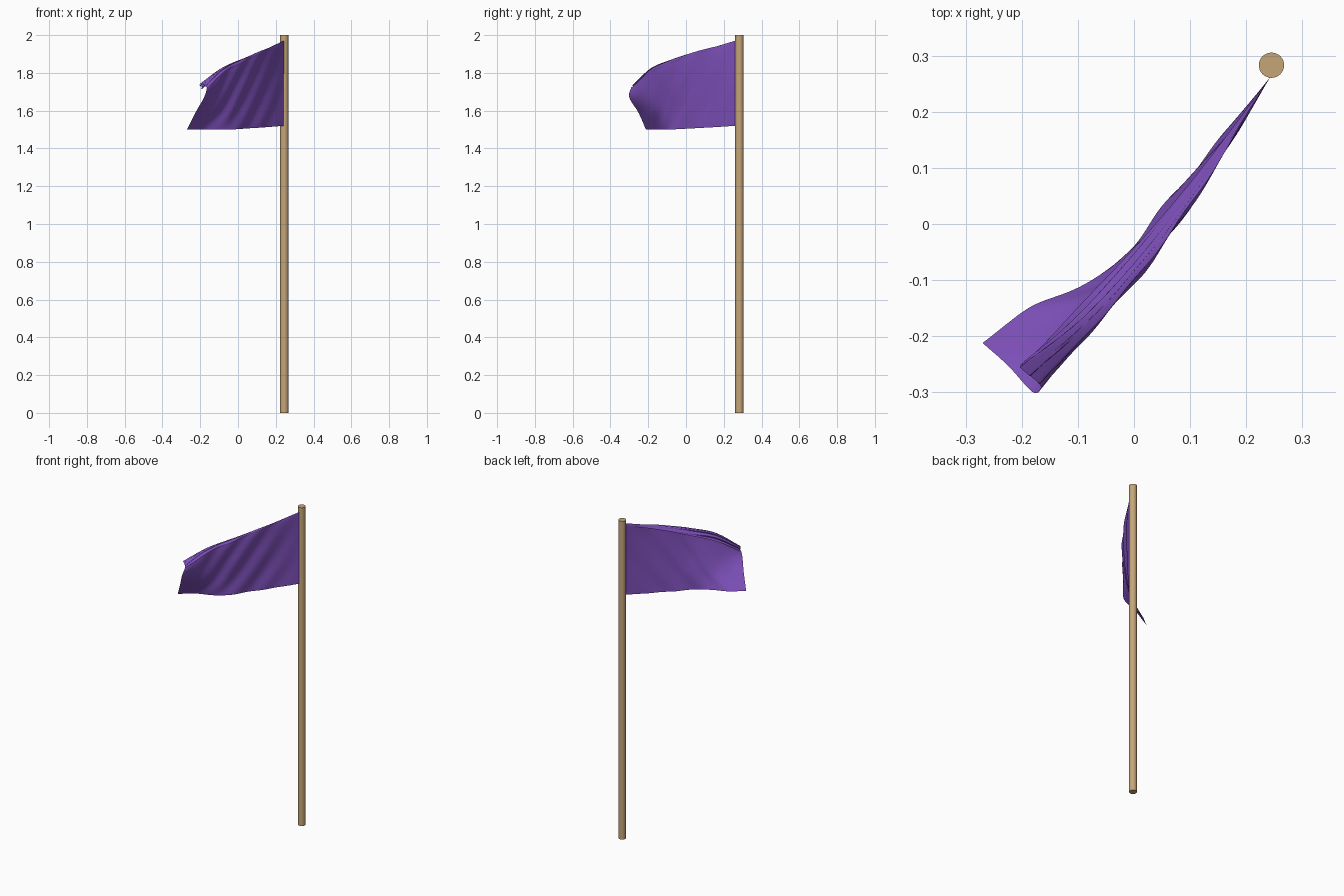
import bpy, bmesh, math
from mathutils import Vector

if "Cube" in bpy.data.objects:
    bpy.data.objects.remove(bpy.data.objects["Cube"])


def material(name, color):
    m = bpy.data.materials.new(name)
    m.diffuse_color = color
    m.use_nodes = True
    m.node_tree.nodes["Principled BSDF"].inputs["Base Color"].default_value = m.diffuse_color
    return m


def spline(pts, t):
    """Smooth curve through pts, t in 0..1."""
    n = len(pts) - 1
    i = min(int(t * n), n - 1)
    f = t * n - i
    p1, p2 = pts[i], pts[i + 1]
    p0 = pts[i - 1] if i > 0 else p1 * 2 - p2
    p3 = pts[i + 2] if i + 2 <= n else p2 * 2 - p1
    return 0.5 * (2 * p1 + (p2 - p0) * f + (2 * p0 - 5 * p1 + 4 * p2 - p3) * f ** 2
                  + (3 * p1 - p0 - 3 * p2 + p3) * f ** 3)


# Pole
bpy.ops.mesh.primitive_cylinder_add(vertices=32, radius=0.0225, depth=2, location=(0.245, 0.283, 1))
pole = bpy.context.object
pole.name = "pole"
pole.data.materials.append(material("wood", (0.56, 0.38, 0.19, 1)))
bpy.ops.object.shade_smooth_by_angle(angle=math.radians(40))

# Flag guide rows from the bottom edge up to the ridge, then the top edge folded over the back
guides = [
    [(0.243, 0.262, 1.52), (0.143, 0.14, 1.512), (0.05, 0.028, 1.506), (-0.05, -0.086, 1.50),
     (-0.18, -0.146, 1.50), (-0.27, -0.212, 1.50)],
    [(0.243, 0.262, 1.66), (0.122, 0.104, 1.635), (0.010, -0.042, 1.62), (-0.104, -0.15, 1.60), (-0.225, -0.252, 1.59)],
    [(0.243, 0.262, 1.80), (0.131, 0.096, 1.78), (0.023, -0.056, 1.75), (-0.085, -0.174, 1.71), (-0.18, -0.300, 1.67)],
    [(0.243, 0.262, 1.93), (0.139, 0.090, 1.908), (0.034, -0.062, 1.862), (-0.074, -0.187, 1.81), (-0.167, -0.287, 1.725)],
    [(0.243, 0.262, 1.97), (0.136, 0.096, 1.921), (0.026, -0.050, 1.874), (-0.085, -0.17, 1.825), (-0.198, -0.26, 1.74)],
    [(0.243, 0.262, 1.955), (0.125, 0.106, 1.902), (0.010, -0.032, 1.845), (-0.10, -0.155, 1.79), (-0.19, -0.255, 1.715)],
]
guides = [[Vector(p) for p in row] for row in guides]
NU, NV = 110, 110
across = Vector((0.76, -0.65, 0))

bm = bmesh.new()
grid = []
for i in range(NU + 1):
    u = i / NU
    column = [spline(row, u) for row in guides]
    line = []
    for j in range(NV + 1):
        v = j / NV
        p = spline(column, v)
        # Diagonal wind wrinkles, calmer at the pole and along the free edge
        swell = math.sin(math.pi * min(u * 1.1, 1)) * math.sin(math.pi * min(1, v + 0.2))
        p += across * 0.005 * max(swell, 0) * math.sin(2 * math.pi * (4.5 * u + 3 * v))
        # Tight pleats where the upper free corner gathers
        gather = u ** 2 * max(0, min(1, (v - 0.55) / 0.1))
        p += across * 0.008 * gather * math.sin(2 * math.pi * (v * 11 + u))
        line.append(bm.verts.new(p))
    grid.append(line)
for i in range(NU):
    for j in range(NV):
        bm.faces.new((grid[i][j], grid[i][j + 1], grid[i + 1][j + 1], grid[i + 1][j]))
for f in bm.faces:
    f.smooth = True
mesh = bpy.data.meshes.new("flag")
bm.to_mesh(mesh)
bm.free()
flag = bpy.data.objects.new("flag", mesh)
bpy.context.collection.objects.link(flag)
mesh.materials.append(material("purple_cloth", (0.22, 0.085, 0.52, 1)))
